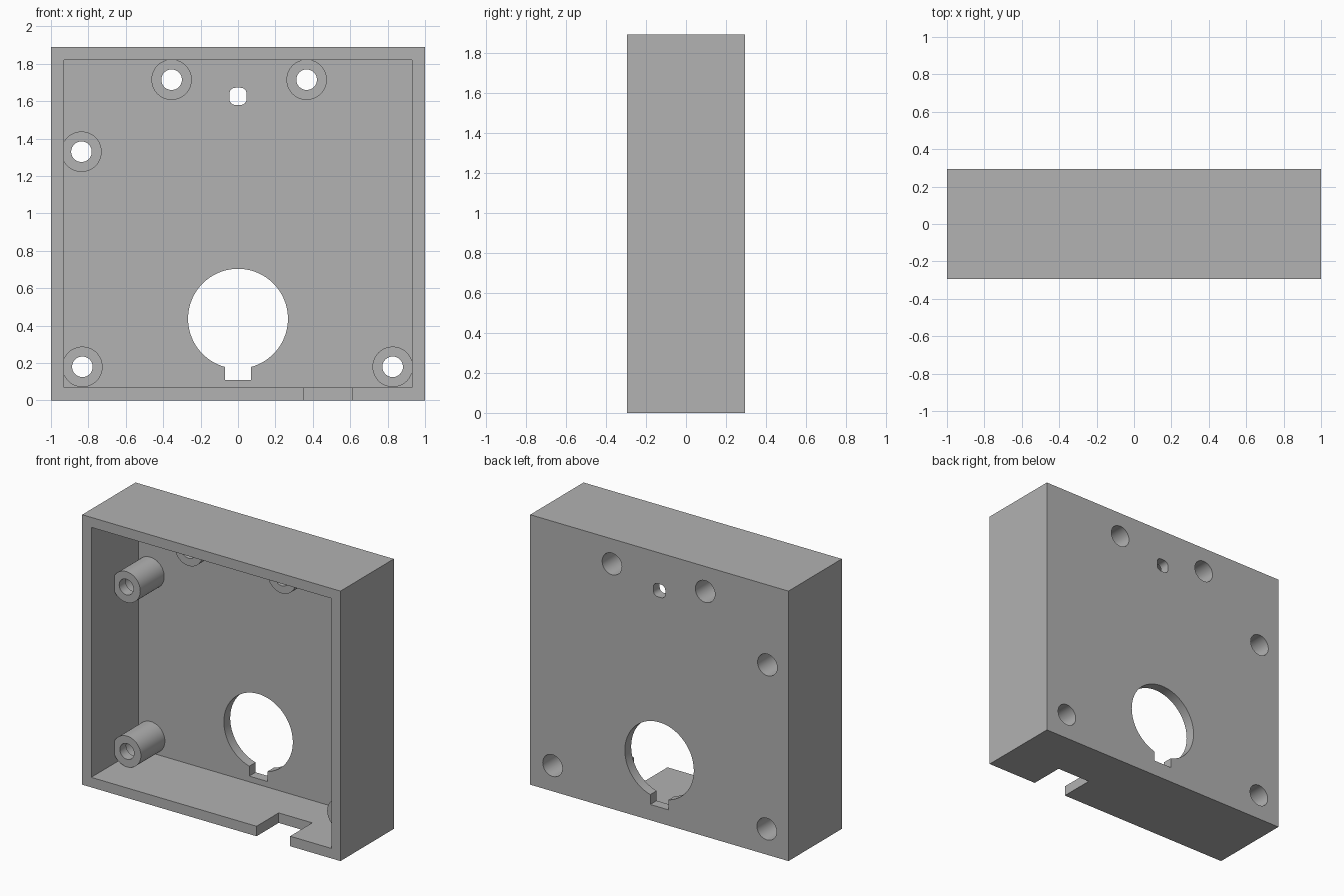
import bpy
import bmesh
from math import pi
from mathutils import Matrix

old = bpy.data.objects.get("Cube")
if old:
    bpy.data.objects.remove(old, do_unlink=True)

grey = bpy.data.materials.new("plain grey")
grey.use_nodes = True
colour = (0.445, 0.445, 0.445, 1)
grey.diffuse_color = colour
grey.node_tree.nodes["Principled BSDF"].inputs["Base Color"].default_value = colour

# Overall dimensions
HALF_W, HALF_D, HEIGHT, WALL = 1.0, 0.295, 1.89, 0.07
BACK, FRONT = HALF_D, -HALF_D
FLOOR = BACK - WALL
BOSS_FRONT = -0.04


def to_object(bm, name):
    bmesh.ops.recalc_face_normals(bm, faces=bm.faces)
    mesh = bpy.data.meshes.new(name)
    bm.to_mesh(mesh)
    bm.free()
    mesh.materials.append(grey)
    obj = bpy.data.objects.new(name, mesh)
    bpy.context.collection.objects.link(obj)
    return obj


def box(name, x0, x1, y0, y1, z0, z1, round_by=0):
    bm = bmesh.new()
    place = Matrix.Translation(((x0 + x1) / 2, (y0 + y1) / 2, (z0 + z1) / 2))
    size = Matrix.Diagonal((x1 - x0, y1 - y0, z1 - z0, 1))
    bmesh.ops.create_cube(bm, size=1, matrix=place @ size)
    if round_by:
        # Round only the edges that run front to back
        edges = [e for e in bm.edges
                 if abs(e.verts[0].co.y - e.verts[1].co.y) > 0.01]
        bmesh.ops.bevel(bm, geom=edges, offset=round_by, segments=6,
                        profile=0.5, affect='EDGES')
    return to_object(bm, name)


def cylinder(name, x, z, radius, y0, y1, sides=48):
    bm = bmesh.new()
    place = Matrix.Translation((x, (y0 + y1) / 2, z)) @ Matrix.Rotation(pi / 2, 4, 'X')
    bmesh.ops.create_cone(bm, cap_ends=True, segments=sides, radius1=radius,
                          radius2=radius, depth=y1 - y0, matrix=place)
    return to_object(bm, name)


def combine(target, tool, operation):
    mod = target.modifiers.new(tool.name, 'BOOLEAN')
    mod.operation = operation
    mod.solver = 'EXACT'
    mod.object = tool
    bpy.context.view_layer.objects.active = target
    bpy.ops.object.modifier_apply(modifier=mod.name)
    bpy.data.objects.remove(tool, do_unlink=True)


# Tray open to the front
case = box("enclosure", -HALF_W, HALF_W, FRONT, BACK, 0, HEIGHT)
combine(case, box("cavity", WALL - HALF_W, HALF_W - WALL, FRONT - 0.1, FLOOR,
                  WALL, HEIGHT - WALL), 'DIFFERENCE')

# Screw bosses, each with a through hole and a wide bore from the back
screws = [(-0.355, 1.715), (0.367, 1.715), (-0.837, 1.33),
          (-0.832, 0.18), (0.827, 0.18)]
for x, z in screws:
    combine(case, cylinder("boss", x, z, 0.108, BOSS_FRONT, FLOOR + 0.03), 'UNION')
for x, z in screws:
    combine(case, cylinder("screw_hole", x, z, 0.055, BOSS_FRONT - 0.05, BACK + 0.1),
            'DIFFERENCE')
    combine(case, cylinder("head_bore", x, z, 0.076, BOSS_FRONT + WALL, BACK + 0.1),
            'DIFFERENCE')

# Round opening with a key slot below it
combine(case, cylinder("round_opening", 0, 0.437, 0.267, FLOOR - 0.1, BACK + 0.1, 96),
        'DIFFERENCE')
combine(case, box("key_slot", -0.07, 0.07, FLOOR - 0.1, BACK + 0.1, 0.11, 0.3),
        'DIFFERENCE')

# Small rounded window near the top
combine(case, box("small_window", -0.046, 0.046, FLOOR - 0.1, BACK + 0.1,
                  1.58, 1.672, 0.032), 'DIFFERENCE')

# Cable notch in the bottom wall
combine(case, box("cable_notch", 0.35, 0.61, FRONT - 0.1, -0.05, -0.1, WALL + 0.015),
        'DIFFERENCE')

bpy.ops.object.select_all(action='DESELECT')
case.select_set(True)
bpy.context.view_layer.objects.active = case
bpy.ops.object.shade_smooth_by_angle(angle=pi / 6)
